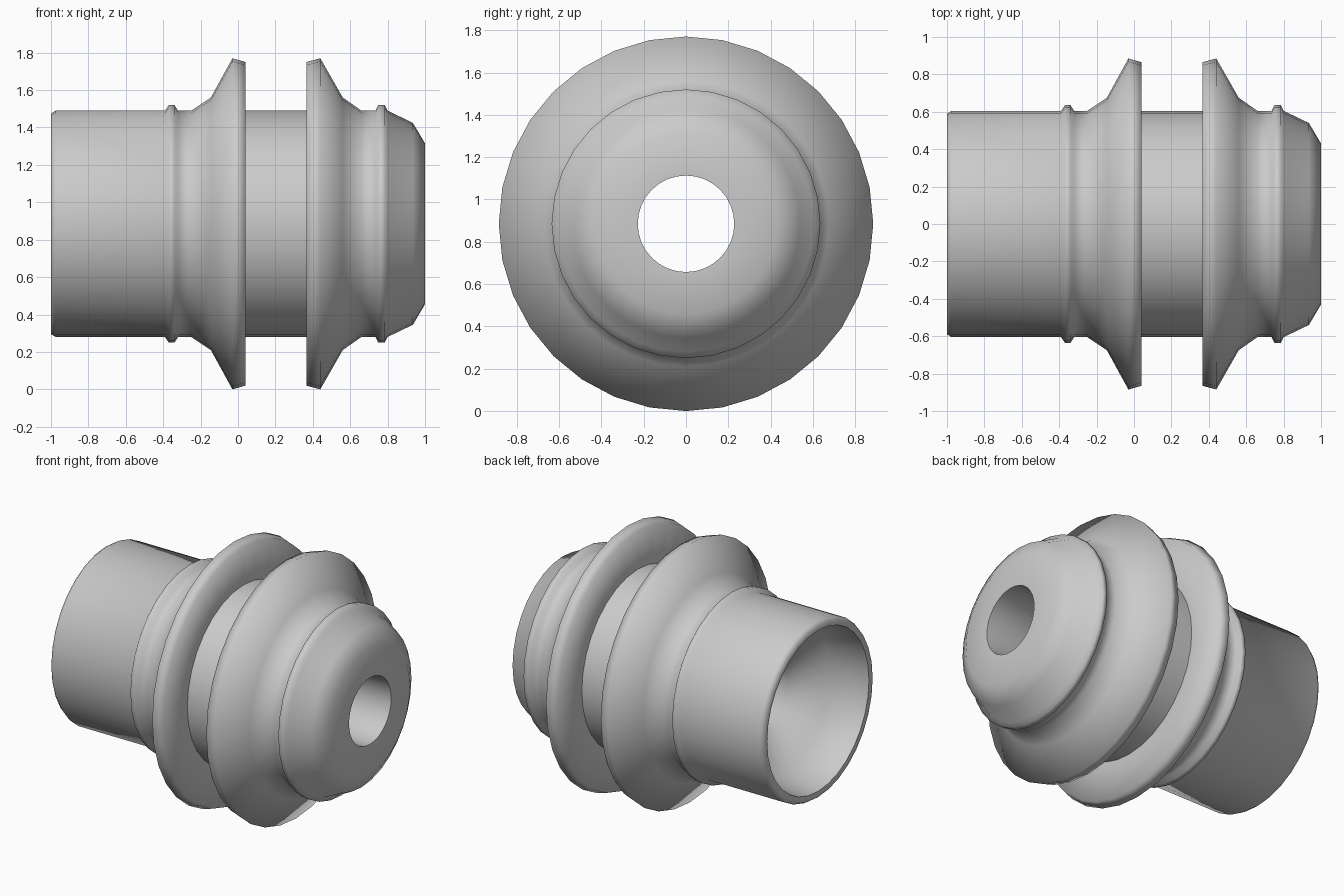
import bpy, bmesh, math

cube = bpy.data.objects.get("Cube")
if cube:
    bpy.data.objects.remove(cube, do_unlink=True)

SEGMENTS = 32
AXIS_Z = 0.885

grey = bpy.data.materials.new("plain_grey")
grey.use_nodes = True
colour = (0.6, 0.6, 0.6, 1)
grey.diffuse_color = colour
grey.node_tree.nodes["Principled BSDF"].inputs["Base Color"].default_value = colour


def lathe(name, profile, sharp_angle=80):
    """Spin a closed (x, radius) profile about the long axis."""
    bm = bmesh.new()
    rings = []
    for i in range(SEGMENTS):
        a = 2 * math.pi * i / SEGMENTS
        rings.append([bm.verts.new((x, r * math.sin(a), AXIS_Z + r * math.cos(a)))
                      for x, r in profile])
    n = len(profile)
    for i in range(SEGMENTS):
        here, there = rings[i], rings[(i + 1) % SEGMENTS]
        for j in range(n):
            k = (j + 1) % n
            bm.faces.new((here[j], here[k], there[k], there[j]))
    bmesh.ops.recalc_face_normals(bm, faces=bm.faces)
    mesh = bpy.data.meshes.new(name)
    bm.to_mesh(mesh)
    bm.free()
    mesh.materials.append(grey)
    obj = bpy.data.objects.new(name, mesh)
    bpy.context.collection.objects.link(obj)
    bpy.ops.object.select_all(action="DESELECT")
    obj.select_set(True)
    bpy.context.view_layer.objects.active = obj
    bpy.ops.object.shade_smooth_by_angle(angle=math.radians(sharp_angle))
    return obj


# Sleeve with its raised bead
sleeve = [(-1, 0.59), (-0.975, 0.605), (-0.39, 0.605), (-0.37, 0.635),
          (-0.34, 0.635), (-0.32, 0.605)]
# Two facing flanges with a groove between them
flanges = [(-0.25, 0.605), (-0.145, 0.675), (-0.03, 0.885), (0.04, 0.865),
           (0.04, 0.605), (0.365, 0.605), (0.365, 0.865), (0.44, 0.885),
           (0.56, 0.675), (0.66, 0.605)]
# Second bead and the tapered nose
nose = [(0.735, 0.605), (0.75, 0.635), (0.785, 0.635), (0.8, 0.605),
        (0.935, 0.54), (1, 0.43)]
# Through hole, funnel floor and open socket
bore = [(1, 0.228), (-0.61, 0.228), (-0.73, 0.51), (-1, 0.55)]

lathe("flanged_bushing", sleeve + flanges + nose + bore)
